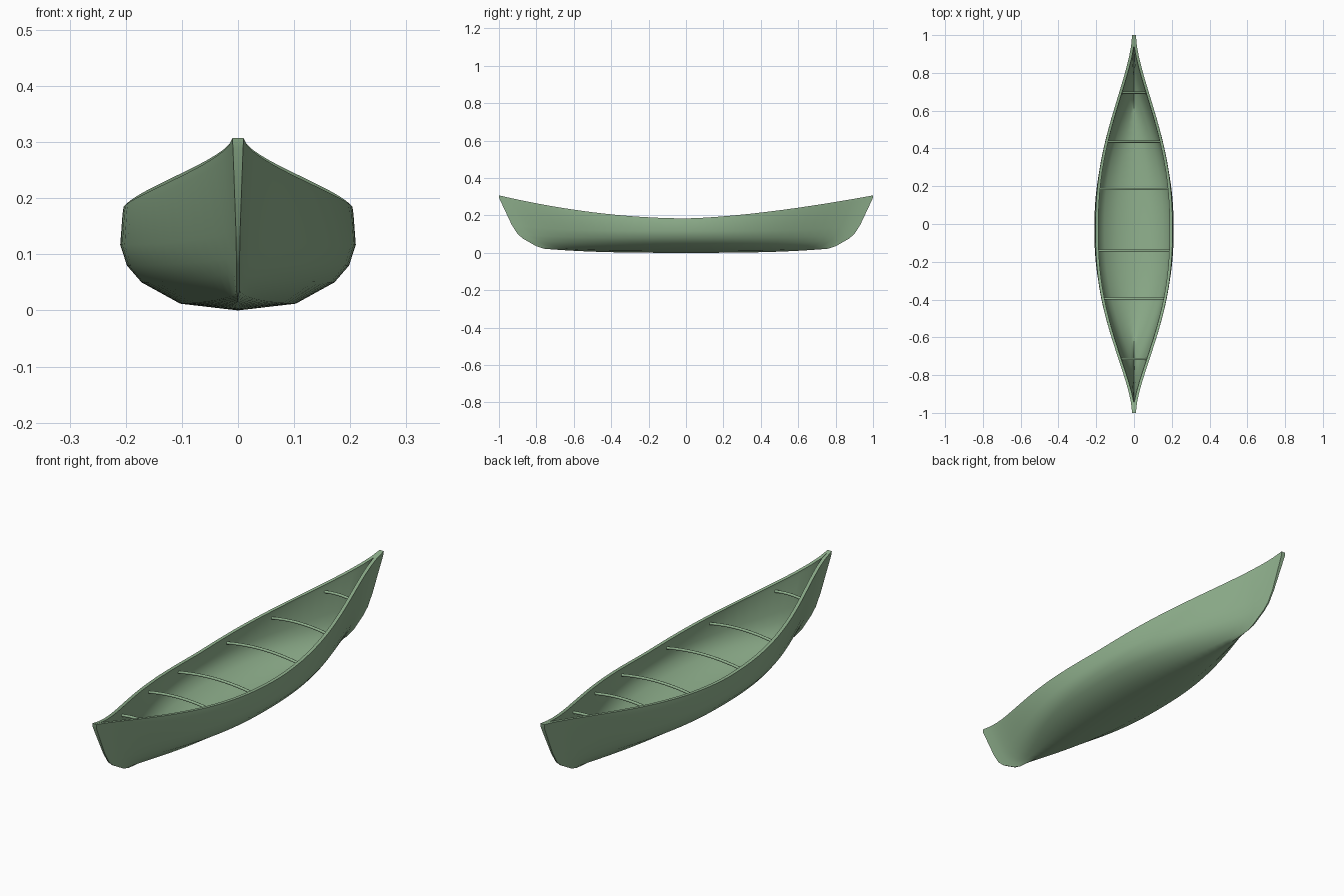
import bpy
import bmesh
from math import radians

cube = bpy.data.objects.get("Cube")
if cube:
    bpy.data.objects.remove(cube, do_unlink=True)

green = bpy.data.materials.new("sage green")
green.use_nodes = True
green.diffuse_color = (0.28, 0.44, 0.27, 1)
green.node_tree.nodes["Principled BSDF"].inputs["Base Color"].default_value = green.diffuse_color

# Hull lines from keel to gunwale: middle half width, middle z, end y, end z, rise power, end half width
LINES = [
    (0.0, 0.0, 0.76, 0.022, 3, 0),
    (0.103, 0.012, 0.80, 0.035, 4, 0.003),
    (0.172, 0.05, 0.87, 0.075, 4, 0.003),
    (0.198, 0.08, 0.90, 0.10, 4, 0.003),
    (0.21, 0.117, 0.932, 0.15, 4, 0.004),
    (0.206, 0.17, 0.998, 0.29, 1.7, 0.009),
    (0.204, 0.184, 1.0, 0.307, 1.7, 0.01),
]
THICK = 0.015
STATIONS = 36


def point(line, t):
    """Point on the left side of a hull line, t from -1 (front) to 1 (back)."""
    half, mid_z, end_y, end_z, power, tip = line
    a = abs(t)
    if power < 2:
        power += 0.2 if t < 0 else -0.2
    b = min(1, abs(t + 0.03 * (1 - t * t)))
    x = tip + (half - tip) * (1 - b ** 2.3) ** 1.7
    return x, t * end_y, mid_z + (end_z - mid_z) * a ** power


def section(t):
    """Closed ring: outer skin left to right, then inner skin back."""
    outer = [point(line, t) for line in LINES]
    inner = []
    for i, (x, y, z) in enumerate(outer):
        lift = THICK * (1 - i / (len(LINES) - 1))
        inner.append((max(x - THICK, 0), y, z + lift))
    mirror = lambda side: [(-x, y, z) for x, y, z in side[1:]]
    return outer[::-1] + mirror(outer) + mirror(inner)[::-1] + inner


# Hull with inner skin, gunwale rim and solid ends
bm = bmesh.new()
rings = []
for i in range(STATIONS + 1):
    rings.append([bm.verts.new(p) for p in section(-1 + 2 * i / STATIONS)])
for a, b in zip(rings, rings[1:]):
    for j in range(len(a)):
        k = (j + 1) % len(a)
        bm.faces.new((a[j], a[k], b[k], b[j]))
skin = 2 * len(LINES) - 1
for ring in (rings[0], rings[-1]):
    for j in range(len(LINES) - 1):
        quad = [ring[j], ring[j + 1], ring[skin - 2 - j], ring[skin - 1 - j]]
        bm.faces.new(list(dict.fromkeys(quad)))
bmesh.ops.recalc_face_normals(bm, faces=bm.faces)
mesh = bpy.data.meshes.new("hull")
bm.to_mesh(mesh)
bm.free()
hull = bpy.data.objects.new("hull", mesh)
bpy.context.collection.objects.link(hull)
mesh.materials.append(green)
bpy.ops.object.select_all(action="DESELECT")
hull.select_set(True)
bpy.context.view_layer.objects.active = hull
bpy.ops.object.shade_smooth_by_angle(angle=radians(40))

# Arched crossbars between the gunwales
for n, y in enumerate((-0.715, -0.395, -0.14, 0.185, 0.435, 0.695)):
    x, _, z = point(LINES[-1], y)
    reach = x - THICK / 2
    curve = bpy.data.curves.new("crossbar", "CURVE")
    curve.dimensions = "3D"
    curve.bevel_depth = 0.006
    curve.bevel_resolution = 2
    spline = curve.splines.new("POLY")
    spline.points.add(12)
    for i, p in enumerate(spline.points):
        u = -1 + i / 6
        arch = 0.1 * reach * (1 - u * u)
        p.co = (u * reach, y, z - 0.032 + arch, 1)
    curve.materials.append(green)
    bar = bpy.data.objects.new(f"crossbar_{n + 1}", curve)
    bpy.context.collection.objects.link(bar)
